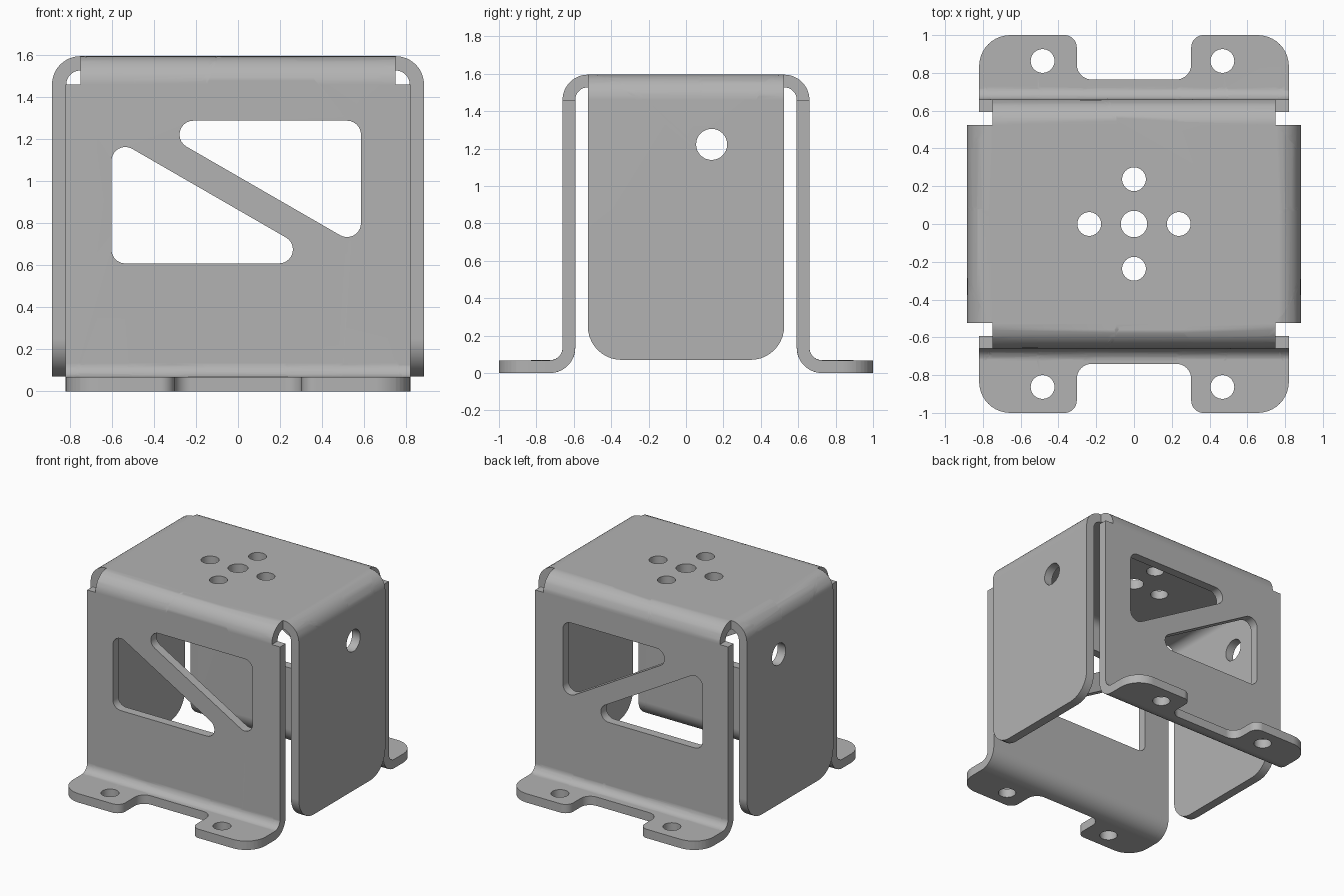
import bpy, bmesh, math
from mathutils import Vector

cube = bpy.data.objects.get("Cube")
if cube:
    bpy.data.objects.remove(cube, do_unlink=True)

# Sheet dimensions
T, H = 0.068, 1.595              # thickness, height
R, r = 0.135, 0.067              # outer radius of top bends, inner radius of foot bends
TOP_X, TOP_Y = 0.75, 0.525       # flat part of the top
WALL_X = 0.82
ARC, FOOT_ARC = R * math.pi / 2, r * math.pi / 2
DROP = H - R - T - r             # straight height of front and back walls
FOOT = TOP_Y + ARC + DROP        # where the foot bend starts on the blank
FOOT_Y = TOP_Y + R + r           # where the flat foot starts
STEPS = 12


def wall_v(z):
    return TOP_Y + ARC + H - R - z


def wing_u(z):
    return TOP_X + ARC + H - R - z


def foot_v(y):
    return FOOT + FOOT_ARC + y - FOOT_Y


def fillet(corners, steps=10):
    """Round each (x, y, radius) corner of a polygon."""
    out = []
    for i, (x, y, rad) in enumerate(corners):
        p = Vector((x, y))
        if not rad:
            out.append(p)
            continue
        a = (Vector(corners[i - 1][:2]) - p).normalized()
        b = (Vector(corners[(i + 1) % len(corners)][:2]) - p).normalized()
        half = a.angle(b) / 2
        mid = (a + b).normalized()
        centre = p + mid * rad / math.sin(half)
        side = (a - mid * a.dot(mid)).normalized()
        sweep = math.pi / 2 - half
        for k in range(steps + 1):
            t = sweep * (1 - 2 * k / steps)
            out.append(centre + rad * (side * math.sin(t) - mid * math.cos(t)))
    return out


def circle(x, y, rad, n=32):
    return [Vector((x + rad * math.cos(math.tau * k / n),
                    y + rad * math.sin(math.tau * k / n))) for k in range(n)]


def quarter(notch):
    end = foot_v(1)
    return [(wing_u(0.07), TOP_Y, 0.18), (TOP_X, TOP_Y, 0),
            (TOP_X, TOP_Y + ARC, 0), (WALL_X, TOP_Y + ARC, 0),
            (WALL_X, end, 0.165), (0.303, end, 0.065), (0.303, foot_v(notch), 0.08)]


def flip(pts, sx, sy):
    return [(x * sx, y * sy, rad) for x, y, rad in pts]


# Flat blank outline and its cut-outs
back, front = quarter(0.765), quarter(0.74)
loops = [fillet(back + flip(back, -1, 1)[::-1] + flip(front, -1, -1) + flip(front, 1, -1)[::-1])]
loops.append(circle(0, 0, 0.07))
for s in (-1, 1):
    loops += [circle(0.237 * s, 0, 0.063), circle(0, 0.237 * s, 0.063)]
    loops.append(circle(s * wing_u(1.222), 0.137, 0.083))
    for x in (-0.484, 0.468):
        loops.append(circle(x, s * foot_v(0.863), 0.063))
    lower = [(-0.602, 0.609), (0.442, 0.609), (-0.602, 1.211)]
    upper = [(-0.017 - x, 1.897 - z) for x, z in lower]
    for tri in (lower, upper):
        loops.append(fillet([(x, s * wall_v(z), 0.066) for x, z in tri]))

bm = bmesh.new()
for loop in loops:
    vs = [bm.verts.new((p.x, p.y, 0)) for p in loop]
    for i, v in enumerate(vs):
        bm.edges.new((vs[i - 1], v))
bmesh.ops.triangle_fill(bm, edges=bm.edges[:], use_beauty=True, normal=(0, 0, 1))

# Fold lines
for axis, start, length in ((0, TOP_X, ARC), (1, TOP_Y, ARC), (1, FOOT, FOOT_ARC)):
    for s in (-1, 1):
        for k in range(STEPS + 1):
            co, no = Vector(), Vector()
            co[axis], no[axis] = s * (start + length * k / STEPS), 1
            bmesh.ops.bisect_plane(bm, geom=bm.verts[:] + bm.edges[:] + bm.faces[:],
                                   dist=1e-5, plane_co=co, plane_no=no)

# Thicken the blank
faces, rim = bm.faces[:], [e for e in bm.edges if len(e.link_faces) == 1]
under = {v: bm.verts.new(v.co - Vector((0, 0, T))) for v in bm.verts[:]}
for f in faces:
    bm.faces.new([under[v] for v in reversed(f.verts)])
for e in rim:
    a, b = e.verts
    bm.faces.new((a, b, under[b], under[a]))


def bend(s, flat, w):
    """Fold distance s along the sheet into (outward, height); w is depth offset."""
    s -= flat
    if s <= ARC:
        t = s / R
        return flat + (R + w) * math.sin(t), H - R + (R + w) * math.cos(t)
    s -= ARC
    if s <= DROP or flat == TOP_X:
        return flat + R + w, H - R - s
    s -= DROP
    t = min(s, FOOT_ARC) / r
    run = max(0, s - FOOT_ARC)
    return flat + R + r - (r - w) * math.cos(t) + run, T + r - (r - w) * math.sin(t)


# Fold wings, walls and feet
for v in bm.verts:
    x, y, w = v.co
    z = H + w
    if abs(y) > TOP_Y + 1e-5:
        d, z = bend(abs(y), TOP_Y, w)
        y = math.copysign(d, y)
    elif abs(x) > TOP_X + 1e-5:
        d, z = bend(abs(x), TOP_X, w)
        x = math.copysign(d, x)
    v.co = (x, y, z)

bmesh.ops.dissolve_limit(bm, angle_limit=math.radians(0.5), verts=bm.verts[:], edges=bm.edges[:])
bmesh.ops.recalc_face_normals(bm, faces=bm.faces[:])
mesh = bpy.data.meshes.new("folded_bracket")
bm.to_mesh(mesh)
bm.free()
bracket = bpy.data.objects.new("folded_bracket", mesh)
bpy.context.collection.objects.link(bracket)

# Plain grey metal
grey = bpy.data.materials.new("plain_grey")
grey.use_nodes = True
colour = (0.45, 0.45, 0.45, 1)
grey.diffuse_color = colour
grey.node_tree.nodes["Principled BSDF"].inputs["Base Color"].default_value = colour
mesh.materials.append(grey)

# Smooth bends, flat walls
bpy.ops.object.select_all(action='DESELECT')
bracket.select_set(True)
bpy.context.view_layer.objects.active = bracket
bpy.ops.object.shade_smooth_by_angle(angle=math.radians(30))
weighted = bracket.modifiers.new("flat_walls", 'WEIGHTED_NORMAL')
weighted.keep_sharp = True
